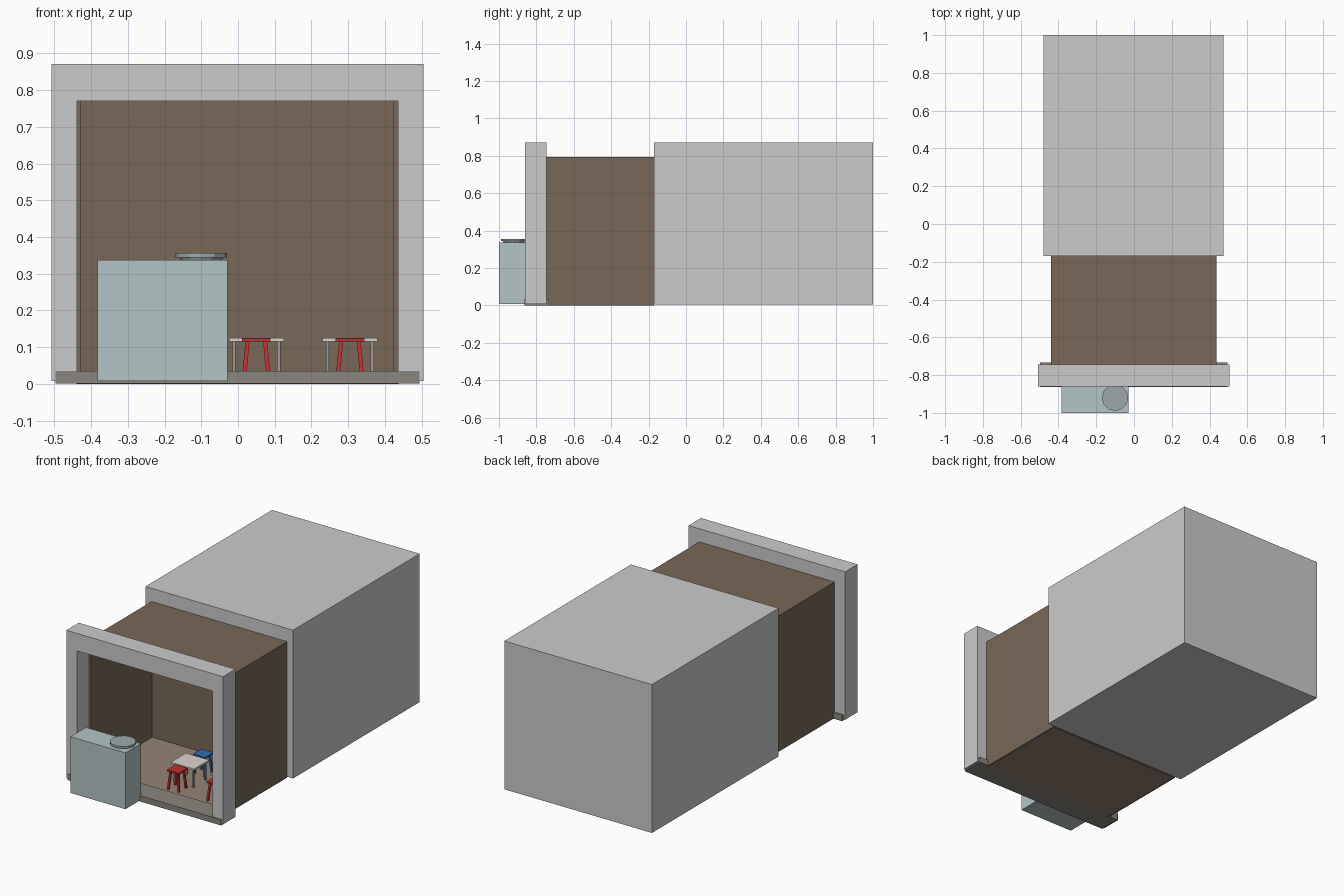
import bpy, bmesh, math
from mathutils import Vector

if "Cube" in bpy.data.objects:
    bpy.data.objects.remove(bpy.data.objects["Cube"])


def mat(name, r, g, b):
    m = bpy.data.materials.new(name)
    m.diffuse_color = (r, g, b, 1)
    m.use_nodes = True
    m.node_tree.nodes["Principled BSDF"].inputs["Base Color"].default_value = m.diffuse_color
    return m


WALL = mat("wall_brown", 0.19, 0.14, 0.097)
FLOOR = mat("floor_brown", 0.30, 0.23, 0.17)
SILL = mat("sill_stone", 0.25, 0.24, 0.20)
STEEL = mat("counter_steel", 0.46, 0.56, 0.57)
POT = mat("pot_metal", 0.34, 0.40, 0.41)
RED = mat("red_plastic", 0.55, 0.03, 0.03)
BLUE = mat("blue_plastic", 0.03, 0.15, 0.45)
TOP = mat("table_white", 0.72, 0.68, 0.62)
LEG = mat("table_leg_grey", 0.35, 0.34, 0.33)


def finish(name, bm, material=None):
    bmesh.ops.recalc_face_normals(bm, faces=bm.faces)
    me = bpy.data.meshes.new(name)
    bm.to_mesh(me)
    bm.free()
    ob = bpy.data.objects.new(name, me)
    bpy.context.collection.objects.link(ob)
    if material:
        me.materials.append(material)
    return ob


def box(name, x, y, z, material=None):
    """Box from (min, max) ranges."""
    bm = bmesh.new()
    bmesh.ops.create_cube(bm, size=1)
    for v in bm.verts:
        v.co = Vector([(a + b) / 2 + c * (b - a) for c, (a, b) in zip(v.co, (x, y, z))])
    return finish(name, bm, material)


def leg(name, foot, head, w, material):
    """Square bar, optionally leaning, from foot to head."""
    bm = bmesh.new()
    bmesh.ops.create_cube(bm, size=1)
    for v in bm.verts:
        end = head if v.co.z > 0 else foot
        v.co = Vector((end[0] + v.co.x * w, end[1] + v.co.y * w, end[2]))
    return finish(name, bm, material)


def disc(name, x, y, z0, z1, r0, r1, material):
    bm = bmesh.new()
    bmesh.ops.create_cone(bm, cap_ends=True, segments=12, radius1=r0, radius2=r1, depth=z1 - z0)
    for v in bm.verts:
        v.co += Vector((x, y, (z0 + z1) / 2))
    return finish(name, bm, material)


# Rear building block
box("rear_block", (-0.48, 0.475), (-0.17, 1.0), (0.005, 0.872))

# Front portal: upside-down U profile pushed back
bm = bmesh.new()
profile = [(-0.508, 0.008), (-0.508, 0.872), (0.505, 0.872), (0.505, 0.008),
           (0.436, 0.008), (0.436, 0.77), (-0.439, 0.77), (-0.439, 0.008)]
face = bm.faces.new([bm.verts.new((x, -0.86, z)) for x, z in profile])
ext = bmesh.ops.extrude_face_region(bm, geom=[face])
for v in ext["geom"]:
    if isinstance(v, bmesh.types.BMVert):
        v.co.y = -0.745
finish("portal_frame", bm)

# Threshold
box("threshold", (-0.497, 0.495), (-0.864, -0.732), (0.001, 0.035), SILL)

# Room shell, open to the front
Y = (-0.75, -0.17)
box("left_wall", (-0.44, -0.427), Y, (0.0, 0.795), WALL)
box("right_wall", (0.424, 0.437), Y, (0.0, 0.795), WALL)
box("back_wall", (-0.427, 0.424), (-0.183, -0.17), (0.0, 0.795), WALL)
box("ceiling", (-0.427, 0.424), (-0.75, -0.183), (0.783, 0.795), WALL)
box("floor", (-0.427, 0.424), (-0.75, -0.183), (0.0, 0.01), FLOOR)

# Serving counter with pot
box("counter", (-0.383, -0.028), (-1.0, -0.857), (0.008, 0.337), STEEL)
disc("pot_body", -0.1, -0.92, 0.337, 0.347, 0.055, 0.06, POT)
disc("pot_lid", -0.1, -0.92, 0.344, 0.356, 0.07, 0.07, POT)


def stool(cx, cy, material):
    box("stool_seat", (cx - 0.039, cx + 0.039), (cy - 0.039, cy + 0.039), (0.115, 0.124), material)
    for sx in (-1, 1):
        for sy in (-1, 1):
            leg("stool_leg", (cx + sx * 0.034, cy + sy * 0.034, 0.01),
                (cx + sx * 0.024, cy + sy * 0.024, 0.116), 0.011, material)


def table(cx, cy):
    box("table_top", (cx - 0.075, cx + 0.075), (cy - 0.07, cy + 0.07), (0.115, 0.125), TOP)
    for sx in (-1, 1):
        for sy in (-1, 1):
            x, y = cx + sx * 0.061, cy + sy * 0.056
            leg("table_leg", (x, y, 0.01), (x, y, 0.116), 0.009, LEG)


# Two dining sets
for cx in (0.05, 0.305):
    table(cx, -0.515)
    stool(cx, -0.633, RED)
    stool(cx, -0.393, BLUE)
